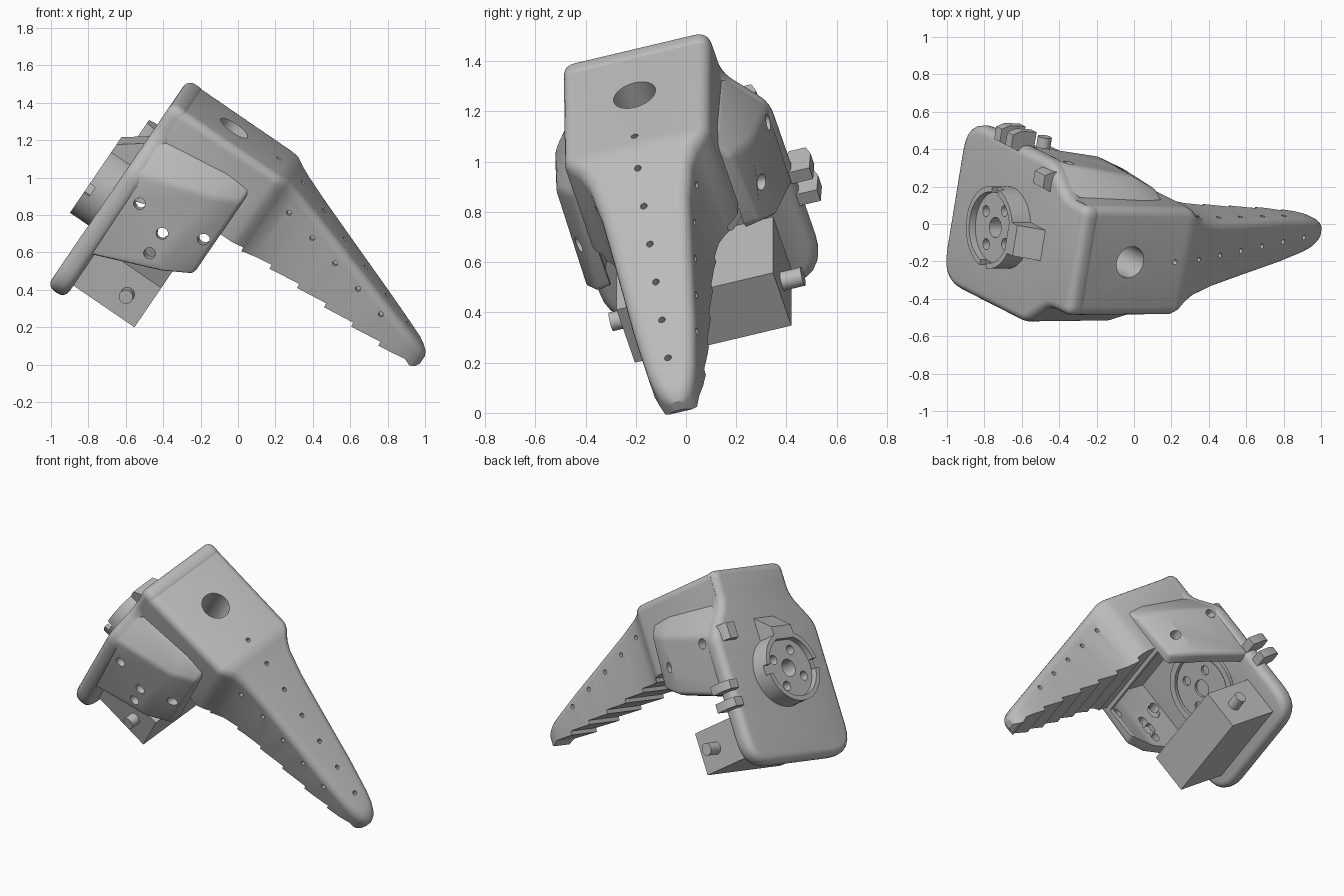
import bpy, bmesh, math
from mathutils import Matrix, Vector

cube = bpy.data.objects.get("Cube")
if cube:
    bpy.data.objects.remove(cube, do_unlink=True)

grey = bpy.data.materials.new("plain grey")
grey.use_nodes = True
grey.diffuse_color = (0.5, 0.5, 0.5, 1)
grey.node_tree.nodes["Principled BSDF"].inputs["Base Color"].default_value = (0.5, 0.5, 0.5, 1)

# Tilted working frame: x away from the plate, y across, z along the plate
FRAME = (Matrix.Rotation(math.radians(34.3), 4, 'Y') @ Matrix.Rotation(math.radians(16), 4, 'X')
         @ Matrix.Translation((0, 0.088, 0)))
parts, cutters = [], []


def finish(name, bm, cutter=False):
    bmesh.ops.recalc_face_normals(bm, faces=bm.faces)
    mesh = bpy.data.meshes.new(name)
    bm.to_mesh(mesh)
    bm.free()
    mesh.materials.append(grey)
    ob = bpy.data.objects.new(name, mesh)
    bpy.context.collection.objects.link(ob)
    ob.matrix_world = FRAME
    if cutter:
        ob.hide_render = True
        ob.display_type = 'WIRE'
    (cutters if cutter else parts).append(ob)
    return ob


def loft(name, sections, cutter=False):
    """Skin matching (y, z) outlines placed at x stations."""
    bm = bmesh.new()
    rings = [[bm.verts.new((x, y, z)) for y, z in pts] for x, pts in sections]
    for a, b in zip(rings, rings[1:]):
        n = len(a)
        for i in range(n):
            j = (i + 1) % n
            bm.faces.new((a[i], a[j], b[j], b[i]))
    bm.faces.new(rings[0])
    bm.faces.new(rings[-1])
    return finish(name, bm, cutter)


def rect(half, low, high, mid=0):
    return [(mid + half, low), (mid + half, high), (mid - half, high), (mid - half, low)]


def add_rod(bm, a, b, radius, sides=32):
    a, b = Vector(a), Vector(b)
    turn = Vector((0, 0, 1)).rotation_difference(b - a).to_matrix().to_4x4()
    bmesh.ops.create_cone(bm, cap_ends=True, segments=sides, radius1=radius, radius2=radius,
                          depth=(b - a).length, matrix=Matrix.Translation((a + b) / 2) @ turn)


def rods(name, items, cutter=False):
    bm = bmesh.new()
    for item in items:
        add_rod(bm, *item)
    return finish(name, bm, cutter)


def bevel(ob, width, segments=4):
    m = ob.modifiers.new("rounding", 'BEVEL')
    m.width, m.segments, m.angle_limit = width, segments, math.radians(25)


def cut(ob, *tools):
    for tool in tools:
        m = ob.modifiers.new("cut", 'BOOLEAN')
        m.operation, m.solver, m.object = 'DIFFERENCE', 'EXACT', tool


def rounded(corners, steps=6):
    """Round each (y, z, radius) corner of a polygon with a quadratic curve."""
    out, n = [], len(corners)
    for i, (y, z, radius) in enumerate(corners):
        p = Vector((y, z))
        ends = []
        for q in (corners[i - 1], corners[(i + 1) % n]):
            d = Vector(q[:2]) - p
            ends.append(p + d.normalized() * min(radius, d.length * 0.45))
        for k in range(steps + 1):
            t = k / steps
            out.append(tuple(ends[0] * (1 - t) ** 2 + p * 2 * t * (1 - t) + ends[1] * t * t))
    return out


# Mounting plate
right = [(0.45, -0.175, 0.18), (0.45, 0.66, 0.06), (0.305, 0.85, 0.06), (0.305, 1.055, 0.06)]
shape = rounded(right + [(-y, z, r) for y, z, r in reversed(right)])
plate = loft("mounting_plate", [(-1.08, shape), (-0.965, shape)])
bevel(plate, 0.045)


# Finger and its root block, with a saw-toothed underside
def drift(x):
    return 0.035 * max(0, x + 0.36)


def finger_section(x, half, top, low):
    r = min(0.05, half * 0.8, (top - low) * 0.6)
    arc = [(half - r + r * math.cos(a), top - r + r * math.sin(a))
           for a in (math.pi / 2 * k / 5 for k in range(6))]
    side = [(half, low)] + arc
    c = drift(x)
    return x, [(c + y, z) for y, z in side] + [(c - y, z) for y, z in reversed(side)]


widths = [(-1.04, 0.305), (-0.4, 0.30), (-0.36, 0.28), (-0.31, 0.24), (-0.25, 0.212),
          (-0.1, 0.183), (0.12, 0.16), (0.45, 0.128), (0.65, 0.1), (0.72, 0.083)]


def half_at(x):
    for (a, u), (b, v) in zip(widths, widths[1:]):
        if x <= b:
            return u + (v - u) * (x - a) / (b - a)
    return widths[-1][1]


def top_at(x):
    return 1.05 - 0.368 * max(0, x + 0.36)


PITCH, FIRST = 0.178, -0.33
teeth = [FIRST + PITCH * k for k in range(6)]
stations = sorted([w[0] for w in widths] + teeth + [t + 0.003 for t in teeth])
sections = []
for x in stations:
    drop = 0
    if x > FIRST + 0.002:
        drop = 0.025 * (1 - ((x - FIRST - 0.002) / PITCH) % 1)
    sections.append(finger_section(x, half_at(x), top_at(x), 0.605 - 0.06 * max(0, x + 0.36) - drop))
for tip in ((0.76, 0.066, 0.632, 0.515), (0.785, 0.048, 0.612, 0.525), (0.8, 0.022, 0.588, 0.545)):
    sections.append(finger_section(*tip))
finger = loft("finger", sections)


# Side housings around the opening
def shell(low_half, half, mid, crown, high, low_left, low_right):
    return [(low_half, low_left), (half, mid), (crown, high),
            (-crown, high), (-half, mid), (-low_half, low_right)]


housing = loft("housing", [(-1.03, shell(0.44, 0.445, 0.66, 0.30, 0.86, 0.28, 0.12)),
                           (-0.62, shell(0.415, 0.405, 0.78, 0.30, 0.91, 0.42, 0.28)),
                           (-0.47, shell(0.36, 0.335, 0.83, 0.29, 0.91, 0.5, 0.35))])
bevel(housing, 0.022, 3)

# Hollow interior and front mouth
cavity = loft("cavity_cutter", [(-0.968, rect(0.37, -0.5, 0.7)), (-0.65, rect(0.35, -0.5, 0.7)),
                                (-0.5, rect(0.3, -0.5, 0.7))], True)
mouth = loft("mouth_cutter", [(-0.6, rect(0.3, -0.6, 0.58)), (-0.2, rect(0.29, -0.6, 0.58))], True)

# Round hole in the root block
top_hole = rods("top_hole_cutter", [((-0.73, 0, 0.6), (-0.73, 0, 1.2), 0.087)], True)

# Screw holes through the side walls, and nut pockets inside
screws = [(-1, -0.92, 0.53), (-1, -0.73, 0.46), (-1, -0.726, 0.33), (-1, -0.53, 0.55),
          (1, -0.94, 0.64), (1, -0.59, 0.6)]
side_holes = rods("side_hole_cutter", [((x, s * 0.2, z), (x, s * 0.6, z), 0.032, 16)
                                       for s, x, z in screws], True)
pockets = rods("nut_pocket_cutter", [((x, -0.25, z), (x, -0.385, z), 0.05, 6)
                                     for x, z in ((-0.88, 0.5), (-0.73, 0.4))], True)
cut(housing, cavity, mouth, top_hole, side_holes, pockets)

# Small holes along the finger
pins = []
for k in range(7):
    x = -0.45 + PITCH * k
    top = top_at(x)
    pins.append(((x, drift(x), top - 0.05), (x + 0.02, drift(x), top + 0.05), 0.014, 12))
    if 0 < k < 6:
        x += 0.04
        z, w = top - 0.14 + 0.013 * k, half_at(x)
        for s in (-1, 1):
            pins.append(((x, drift(x) + s * (w - 0.03), z), (x, drift(x) + s * (w + 0.05), z), 0.014, 12))
pin_holes = rods("finger_hole_cutter", pins, True)
cut(finger, cavity, top_hole, pin_holes)

# Round coupling disc on the outer face, with a raised rim
HUB = 0.375
disc = rods("coupling_disc", [((-1.16, 0, HUB), (-0.95, 0, HUB), 0.2, 48)])
rim = rods("disc_rim", [((-1.2, 0, HUB), (-1.07, 0, HUB), 0.22, 48)])
rim_bore = rods("rim_cutter", [((-1.3, 0, HUB), (-1.0, 0, HUB), 0.19, 48)], True)
gaps = loft("rim_gap_cutter", [(-1.3, rect(0.3, HUB - 0.03, HUB + 0.03)),
                               (-1.165, rect(0.3, HUB - 0.03, HUB + 0.03))], True)
cut(rim, rim_bore, gaps)
bolts = [((-1.3, 0, HUB), (-0.8, 0, HUB), 0.055)]
for k in range(4):
    a = math.pi / 2 * k + 0.5
    y, z = 0.125 * math.cos(a), HUB + 0.125 * math.sin(a)
    bolts.append(((-1.3, y, z), (-0.8, y, z), 0.03, 16))
bolt_holes = rods("bolt_hole_cutter", bolts, True)
cut(disc, bolt_holes)
cut(plate, bolt_holes)

# Inner ring around the bolt holes
inner_ring = rods("inner_ring", [((-0.97, 0, HUB), (-0.94, 0, HUB), 0.25, 48)])
inner_bore = rods("inner_ring_cutter", [((-1.1, 0, HUB), (-0.8, 0, HUB), 0.21, 48)], True)
cut(inner_ring, inner_bore)

# Sloped stop beside the disc
loft("stop_block", [(-1.2, rect(0.085, 0.55, 0.63)), (-1.07, rect(0.085, 0.55, 0.73))])

# Edge clips on the plate
for name, y, z, h in (("upper_clip", 0.35, 0.66, 0.05), ("middle_clip", 0.475, 0.33, 0.028),
                      ("lower_clip", 0.475, 0.22, 0.028)):
    loft(name, [(-1.13, rect(0.035, z - h, z + h, y)), (-1.08, rect(0.055, z - h, z + h, y)),
                (-0.98, rect(0.05, z - h, z + h, y))])

# Motor box with its cross shaft
loft("motor_box", [(-0.97, rect(0.324, -0.085, 0.18)), (-0.57, rect(0.324, -0.085, 0.18))])
rods("motor_shaft", [((-0.7, -0.385, 0.045), (-0.7, 0.41, 0.045), 0.038)])

# Bake the modifiers, then shade smooth while keeping sharp edges
bpy.context.view_layer.update()
bpy.ops.object.select_all(action='DESELECT')
for ob in parts:
    ob.select_set(True)
bpy.context.view_layer.objects.active = parts[0]
bpy.ops.object.convert(target='MESH')
bpy.ops.object.shade_smooth_by_angle(angle=math.radians(28))
for ob in cutters:
    ob.hide_set(True)
